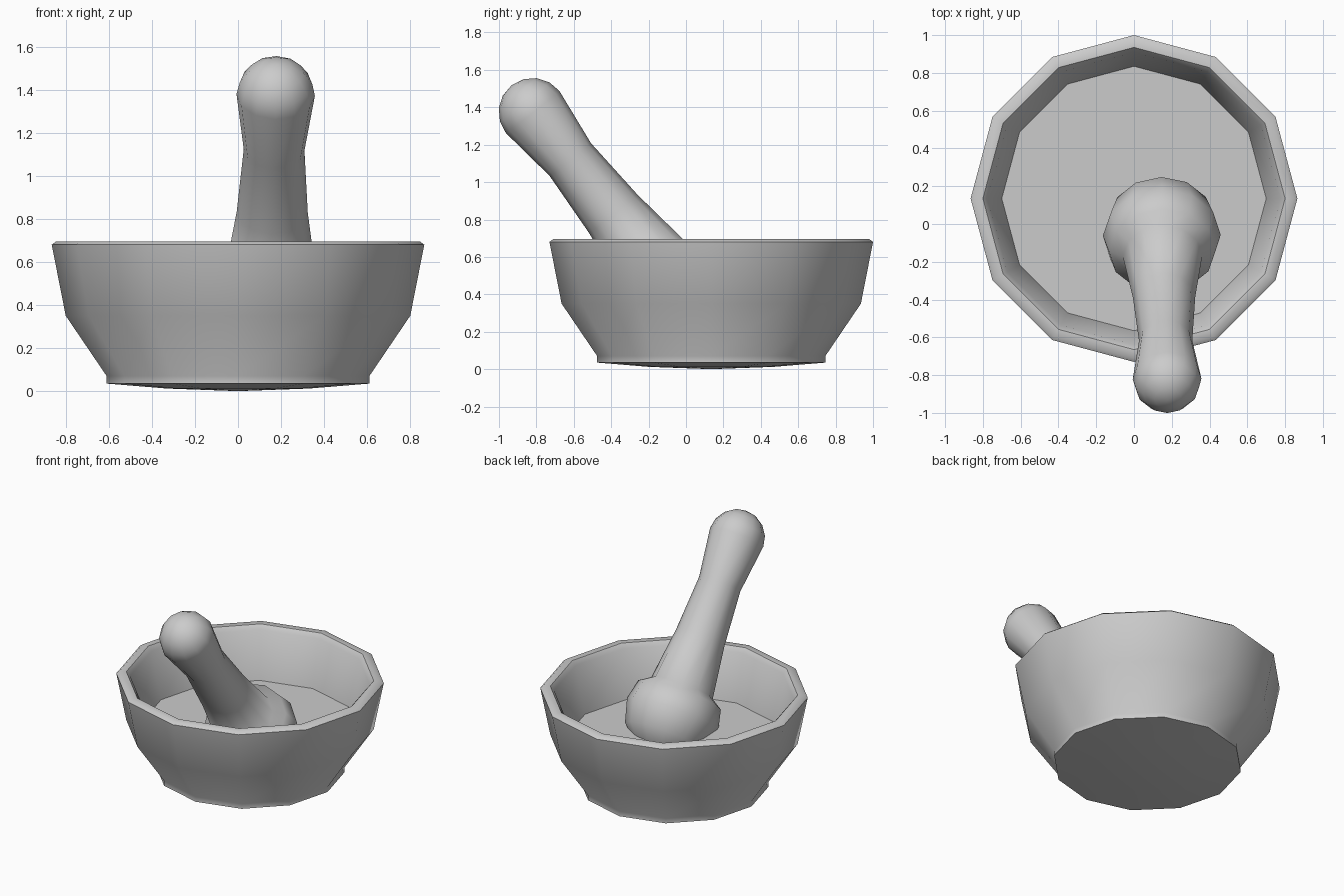
import bpy, bmesh, math
from mathutils import Vector

if "Cube" in bpy.data.objects:
    bpy.data.objects.remove(bpy.data.objects["Cube"])

SIDES = 12

def lathe(name, profile, origin, axis=(0, 0, 1), angle=50):
    """Revolve (radius, height) points around an axis; zero radius gives a pole."""
    bm = bmesh.new()
    rings = []
    for r, h in profile:
        if r == 0:
            rings.append([bm.verts.new((0, 0, h))])
        else:
            rings.append([bm.verts.new((r * math.cos(2 * math.pi * i / SIDES),
                                        r * math.sin(2 * math.pi * i / SIDES), h))
                          for i in range(SIDES)])
    for a, b in zip(rings, rings[1:]):
        for i in range(SIDES):
            j = (i + 1) % SIDES
            if len(a) == 1:
                bm.faces.new((a[0], b[j], b[i]))
            elif len(b) == 1:
                bm.faces.new((a[i], a[j], b[0]))
            else:
                bm.faces.new((a[i], a[j], b[j], b[i]))
    bmesh.ops.recalc_face_normals(bm, faces=bm.faces)
    mesh = bpy.data.meshes.new(name)
    bm.to_mesh(mesh)
    bm.free()
    obj = bpy.data.objects.new(name, mesh)
    bpy.context.collection.objects.link(obj)
    obj.location = origin
    obj.rotation_mode = 'QUATERNION'
    obj.rotation_quaternion = Vector((0, 0, 1)).rotation_difference(Vector(axis))
    bpy.ops.object.select_all(action='DESELECT')
    obj.select_set(True)
    bpy.context.view_layer.objects.active = obj
    bpy.ops.object.shade_smooth_by_angle(angle=math.radians(angle))
    return obj

# Mortar bowl: domed base, small foot, flared wall, rounded rim, flat floor
lathe("mortar_bowl",
      [(0, 0.0), (0.33, 0.012), (0.61, 0.035), (0.61, 0.07), (0.80, 0.35),
       (0.865, 0.68), (0.845, 0.695), (0.80, 0.695), (0.775, 0.665),
       (0.70, 0.34), (0, 0.34)],
      (0, 0.135, 0))

# Pestle: spherical head, flared shaft with a waist, round knob
head = Vector((0.147, -0.06, 0.415))
knob = Vector((0.175, -0.82, 1.375))
length = (knob - head).length
R, K = 0.312, 0.182
profile = [(0, -R)]
profile += [(R * math.cos(math.radians(a)), R * math.sin(math.radians(a)))
            for a in (-60, -30, 0, 25)]
profile += [(0.21, 0.18), (0.165, 0.53), (0.141, 0.90)]
profile += [(K * math.cos(math.radians(a)), length + K * math.sin(math.radians(a)))
            for a in (0, 22, 45, 67)]
profile += [(0, length + K)]
lathe("pestle", profile, head, knob - head)
